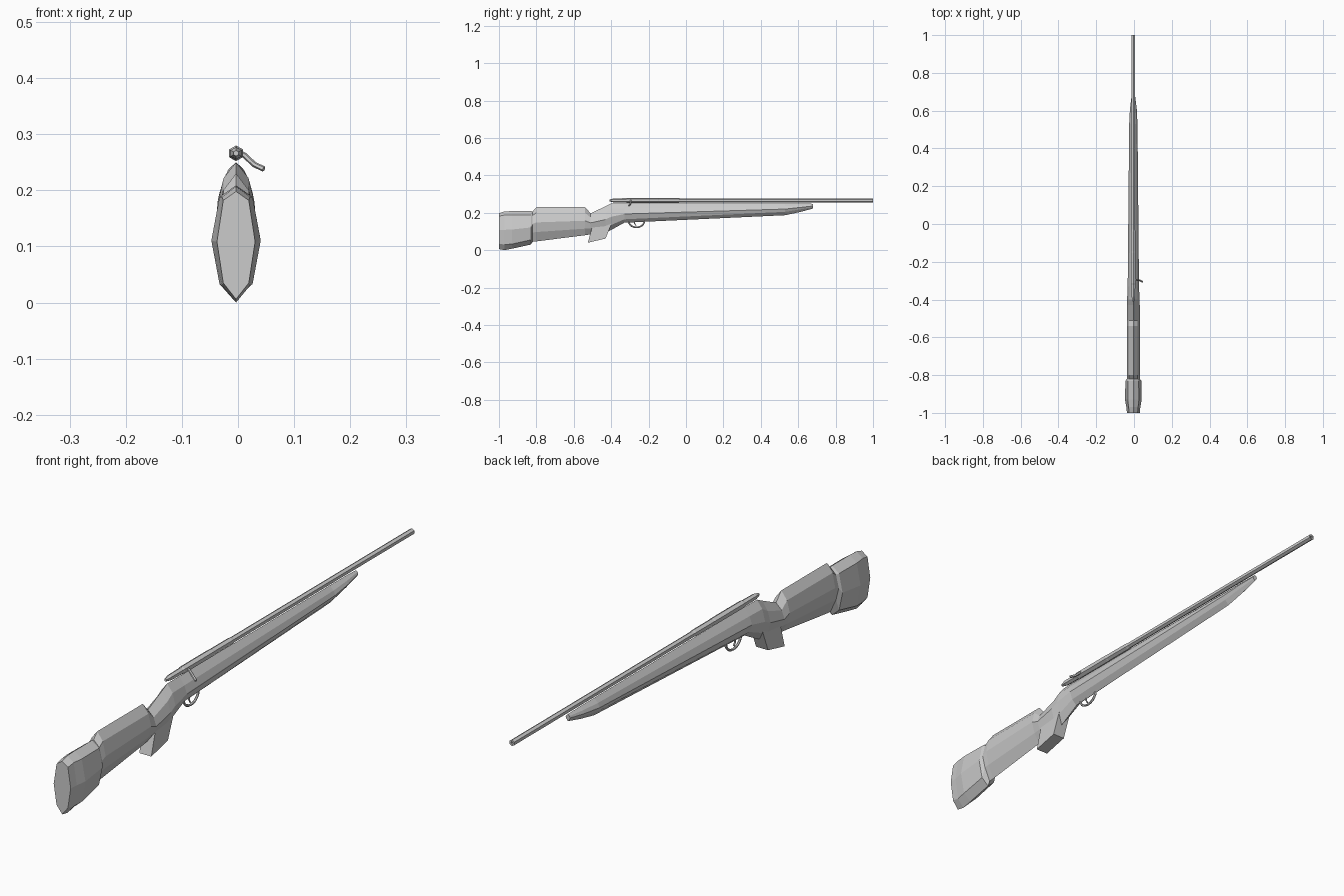
import bpy, bmesh, math
from mathutils import Vector

if "Cube" in bpy.data.objects:
    bpy.data.objects.remove(bpy.data.objects["Cube"])

CX = -0.0035          # centre line (the bolt handle sticks out on one side)
BZ = 0.266            # barrel axis height


def make_object(name, bm):
    bmesh.ops.recalc_face_normals(bm, faces=bm.faces[:])
    mesh = bpy.data.meshes.new(name)
    bm.to_mesh(mesh)
    bm.free()
    ob = bpy.data.objects.new(name, mesh)
    bpy.context.collection.objects.link(ob)
    return ob


def loft(name, rings):
    """Skin closed rings of equal size and cap both ends."""
    bm = bmesh.new()
    vs = [[bm.verts.new(p) for p in ring] for ring in rings]
    n = len(vs[0])
    for a, b in zip(vs, vs[1:]):
        for i in range(n):
            j = (i + 1) % n
            bm.faces.new((a[i], a[j], b[j], b[i]))
    bm.faces.new(vs[0])
    bm.faces.new(vs[-1])
    return make_object(name, bm)


def turned(name, profile, sides=6, z=BZ):
    """Turned part along y from (y, radius) pairs."""
    rings = []
    for y, r in profile:
        angles = [math.tau * i / sides for i in range(sides)]
        rings.append([(CX + r * math.sin(a), y, z + r * math.cos(a)) for a in angles])
    return loft(name, rings)


def tube(name, points, radius, sides=6):
    """Tube swept along a path."""
    pts = [Vector(p) for p in points]
    rings = []
    for i, p in enumerate(pts):
        d = (pts[min(i + 1, len(pts) - 1)] - pts[max(i - 1, 0)]).normalized()
        ref = Vector((1, 0, 0)) if abs(d.x) < 0.5 else Vector((0, 1, 0))
        u = d.cross(ref).normalized()
        v = d.cross(u)
        rings.append([p + radius * (u * math.cos(math.tau * k / sides)
                                    + v * math.sin(math.tau * k / sides))
                      for k in range(sides)])
    return loft(name, rings)


def stock_ring(y, w, top, shoulder, low, bottom):
    mid = (shoulder + low) / 2
    s = 0.67 * w
    right = [(s, shoulder), (w, mid), (s, low)]
    pts = [(0, top)] + right + [(0, bottom)] + [(-x, z) for x, z in reversed(right)]
    return [(CX + x, y, z) for x, z in pts]


# Stock: y, half width, top ridge, upper edge, lower edge, bottom ridge
sections = [
    (-1.00, 0.034, 0.198, 0.182, 0.035, 0.006),
    (-0.97, 0.037, 0.207, 0.188, 0.030, 0.000),
    (-0.93, 0.044, 0.209, 0.188, 0.033, 0.008),
    (-0.83, 0.042, 0.209, 0.188, 0.055, 0.030),
    (-0.82, 0.034, 0.207, 0.185, 0.095, 0.045),
    (-0.80, 0.034, 0.230, 0.200, 0.097, 0.047),
    (-0.54, 0.034, 0.230, 0.200, 0.115, 0.080),
    (-0.51, 0.034, 0.197, 0.175, 0.117, 0.085),
    (-0.43, 0.034, 0.235, 0.203, 0.125, 0.095),
    (-0.40, 0.033, 0.250, 0.222, 0.135, 0.108),
    (-0.33, 0.030, 0.250, 0.222, 0.165, 0.147),
    (0.53, 0.022, 0.250, 0.235, 0.205, 0.187),
    (0.61, 0.018, 0.250, 0.239, 0.218, 0.204),
    (0.68, 0.009, 0.248, 0.243, 0.230, 0.223),
]
loft("stock", [stock_ring(*s) for s in sections])

# Grip block under the wrist
grip = [(-0.525, 0.040), (-0.430, 0.062), (-0.395, 0.150), (-0.500, 0.130)]
loft("grip", [[(CX + sx * 0.024, y, z) for y, z in grip] for sx in (-1, 1)])

# Barrel with a recessed muzzle, and the thicker receiver behind it
turned("barrel", [(-0.05, 0.011), (1.0, 0.011), (1.0, 0.005), (0.97, 0.005)])
turned("receiver", [(-0.41, 0.005), (-0.385, 0.011), (-0.32, 0.012), (-0.315, 0.014),
                    (-0.15, 0.014), (-0.145, 0.013), (-0.04, 0.013), (-0.03, 0.011)])

# Bolt collar and bent handle
turned("bolt_collar", [(-0.31, 0.014), (-0.29, 0.014)])
tube("bolt_handle", [(0.002, -0.295, 0.267), (0.012, -0.295, 0.262),
                     (0.029, -0.298, 0.246), (0.046, -0.306, 0.238)], 0.005)

# Trigger guard loop and trigger
guard = []
for i in range(11):
    a = math.pi * i / 10
    guard.append((CX, -0.265 - 0.043 * math.cos(a), 0.158 - 0.036 * math.sin(a)))
tube("trigger_guard", guard, 0.0045)
tube("trigger", [(CX, -0.272, 0.160), (CX, -0.276, 0.145), (CX, -0.268, 0.132)], 0.003)
